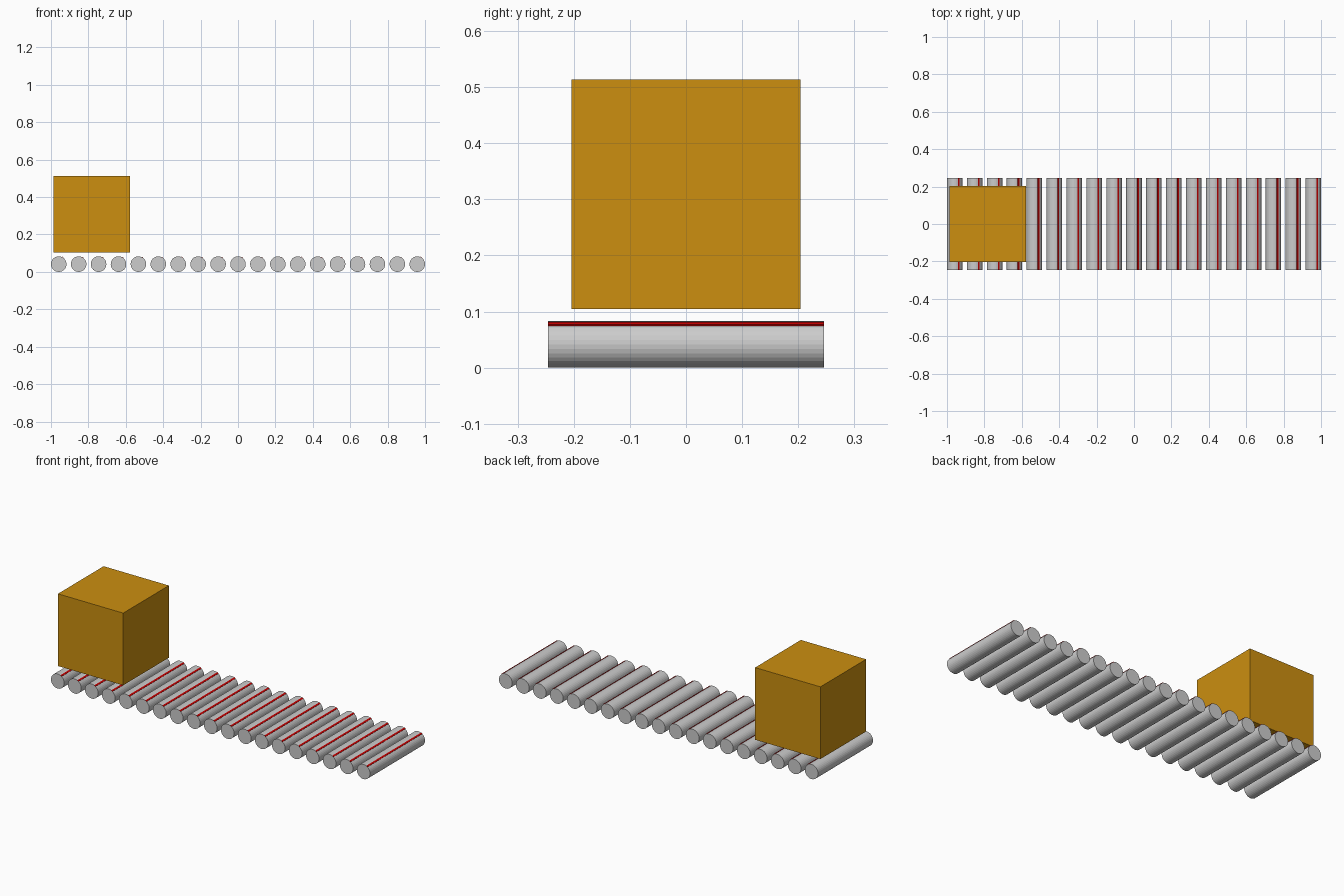
import bpy, math

if "Cube" in bpy.data.objects:
    bpy.data.objects.remove(bpy.data.objects["Cube"])

def material(name, rgb):
    m = bpy.data.materials.new(name)
    m.diffuse_color = (*rgb, 1)
    m.use_nodes = True
    m.node_tree.nodes["Principled BSDF"].inputs["Base Color"].default_value = m.diffuse_color
    return m

GREY = material("roller grey", (0.604, 0.604, 0.604))
RED = material("marker red", (0.604, 0.0, 0.0))
GOLD = material("box ochre", (0.604, 0.275, 0.005))

COUNT, RADIUS, LENGTH = 19, 0.0415, 0.492
END_X = 1 - RADIUS
TILT = math.radians(31)      # marker stripe lean from vertical, toward +x
STRIPE_R = RADIUS + 0.0005   # stripe centre sits just on the roller skin

def finish(name, mat):
    ob = bpy.context.object
    ob.name = name
    ob.data.materials.append(mat)
    return ob

def box(name, size, loc, mat, rot=(0, 0, 0)):
    bpy.ops.mesh.primitive_cube_add(size=1, location=loc, rotation=rot)
    ob = finish(name, mat)
    ob.scale = size
    return ob

# row of rollers, each with a thin red marker stripe
for i in range(COUNT):
    x = -END_X + 2 * END_X * i / (COUNT - 1)
    bpy.ops.mesh.primitive_cylinder_add(
        vertices=32, radius=RADIUS, depth=LENGTH,
        location=(x, 0, RADIUS), rotation=(math.pi / 2, 0, 0))
    finish(f"roller_{i + 1}", GREY)
    box(f"marker_stripe_{i + 1}", (0.009, LENGTH, 0.003),
        (x + STRIPE_R * math.sin(TILT), 0, RADIUS + STRIPE_R * math.cos(TILT)),
        RED, (0, TILT, 0))

# cargo box hovering just above the rollers
box("cargo_box", (0.409, 0.409, 0.409), (-0.781, 0, 0.309), GOLD)
